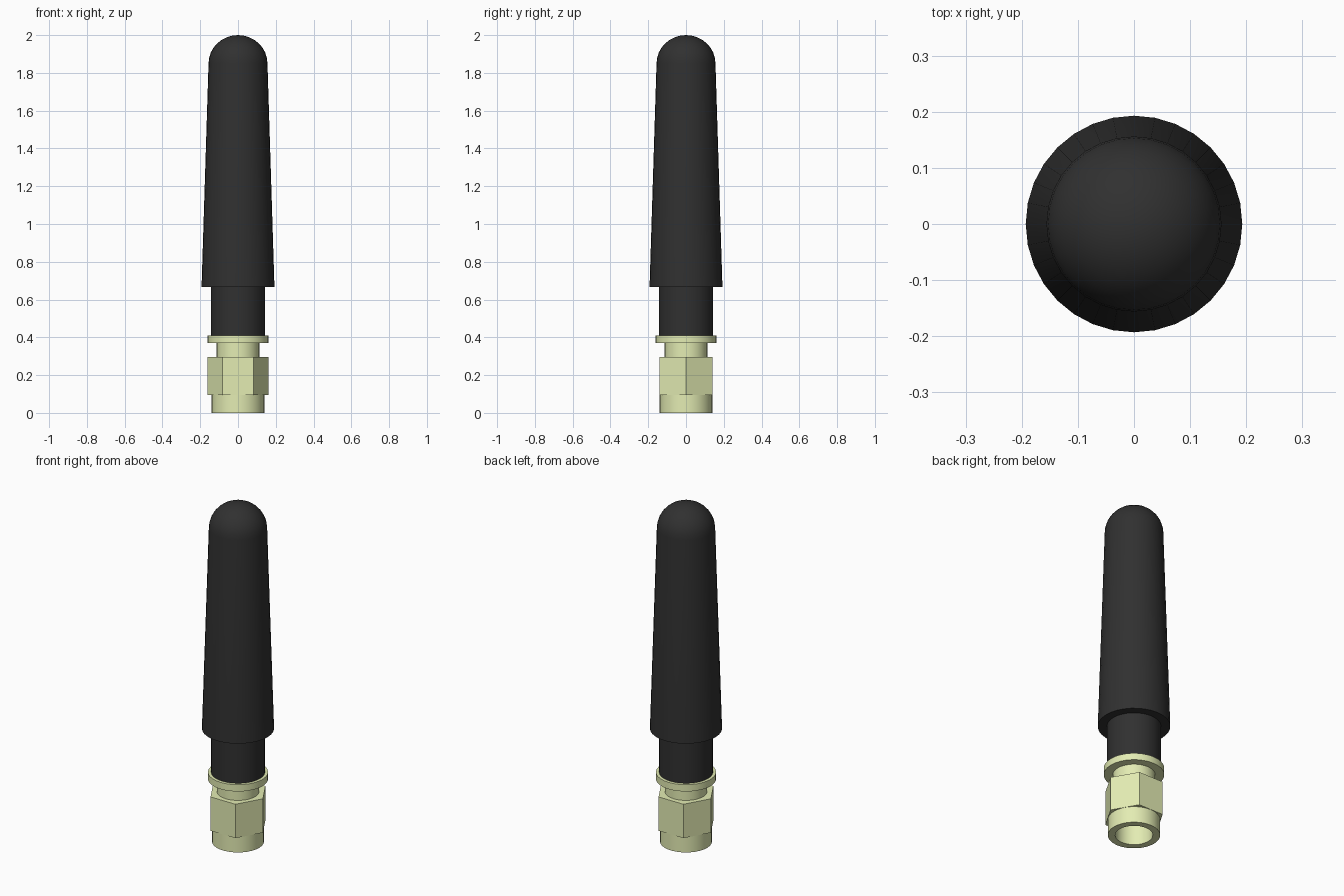
import bpy, bmesh, math

if "Cube" in bpy.data.objects:
    bpy.data.objects.remove(bpy.data.objects["Cube"])


def material(name, color):
    m = bpy.data.materials.new(name)
    m.diffuse_color = color
    m.use_nodes = True
    m.node_tree.nodes["Principled BSDF"].inputs["Base Color"].default_value = m.diffuse_color
    return m


def lathe(name, profile, mat, sides=32, smooth=True):
    """Revolve (radius, z) points around the z axis."""
    bm = bmesh.new()
    rings = []
    for r, z in profile:
        if r == 0:
            rings.append([bm.verts.new((0, 0, z))] * sides)
        else:
            rings.append([bm.verts.new((r * math.cos(math.tau * i / sides),
                                        r * math.sin(math.tau * i / sides), z))
                          for i in range(sides)])
    for a, b in zip(rings, rings[1:]):
        for i in range(sides):
            j = (i + 1) % sides
            bm.faces.new(list(dict.fromkeys((a[i], a[j], b[j], b[i]))))
    bmesh.ops.recalc_face_normals(bm, faces=bm.faces)
    mesh = bpy.data.meshes.new(name)
    bm.to_mesh(mesh)
    bm.free()
    mesh.materials.append(mat)
    ob = bpy.data.objects.new(name, mesh)
    bpy.context.collection.objects.link(ob)
    bpy.context.view_layer.objects.active = ob
    ob.select_set(True)
    if smooth:
        bpy.ops.object.shade_smooth_by_angle(angle=math.radians(30))
    ob.select_set(False)
    return ob


rubber = material("black_rubber", (0.03, 0.03, 0.03, 1))
brass = material("pale_brass", (0.77, 0.84, 0.45, 1))

# Tapered rubber sleeve with a rounded tip
tip_r, tip_z = 0.156, 1.85
dome = [(tip_r * math.cos(t * math.pi / 16), tip_z + 0.15 * math.sin(t * math.pi / 16))
        for t in range(8)]
lathe("antenna_sleeve", [(0, 0.667), (0.193, 0.667)] + dome + [(0, 2.0)], rubber)

# Rubber neck below the sleeve
lathe("antenna_neck", [(0, 0.41), (0.144, 0.41), (0.144, 0.667)], rubber)

# Flange and the narrow stem under it
lathe("connector_flange", [(0.113, 0.295), (0.113, 0.37), (0.161, 0.37),
                           (0.161, 0.41), (0, 0.41)], brass)

# Six-sided nut
lathe("hex_nut", [(0.13, 0.095), (0.162, 0.095), (0.162, 0.295), (0, 0.295)],
      brass, sides=6, smooth=False)

# Round collar with an open bore
lathe("connector_collar", [(0, 0.2), (0.1, 0.2), (0.1, 0),
                           (0.139, 0), (0.139, 0.1)], brass)

# Make sure open shells face outward: bore faces the axis, walls face out
for ob in bpy.data.objects:
    bm = bmesh.new()
    bm.from_mesh(ob.data)
    walls = [f for f in bm.faces if abs(f.normal.z) < 0.3]
    outer = max(walls, key=lambda f: f.calc_center_median().xy.length)
    if outer.normal.xy.dot(outer.calc_center_median().xy) < 0:
        bmesh.ops.reverse_faces(bm, faces=bm.faces)
        bm.to_mesh(ob.data)
    bm.free()
